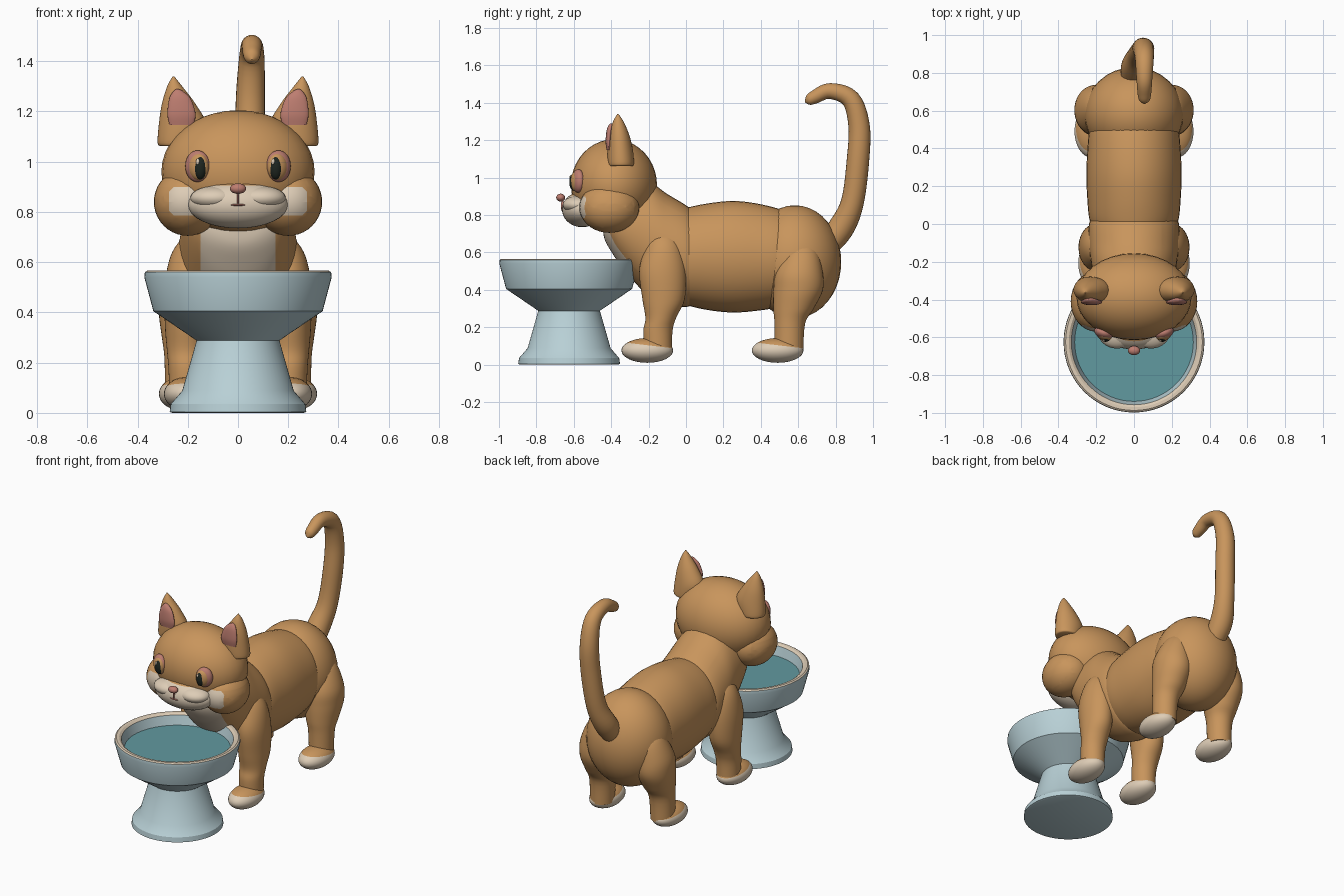
import bpy, bmesh, math
from mathutils import Vector, Matrix

if "Cube" in bpy.data.objects:
    bpy.data.objects.remove(bpy.data.objects["Cube"])


def material(name, rgb):
    m = bpy.data.materials.new(name)
    m.use_nodes = True
    m.diffuse_color = (*rgb, 1)
    bsdf = next(n for n in m.node_tree.nodes if n.type == 'BSDF_PRINCIPLED')
    bsdf.inputs["Base Color"].default_value = (*rgb, 1)
    return m


TAN = material("tan_fur", (.58, .30, .107))
CREAM = material("cream", (.73, .61, .47))
PINK = material("pink_skin", (.51, .205, .162))
DARK = material("dark_pupil", (.013, .019, .014))
BLUE = material("pale_blue_ceramic", (.48, .63, .67))
WATER = material("water", (.12, .32, .35))


def finish(name, bm, mats, cuts=(), rule=None):
    """Cut the mesh along planes, colour faces by rule and shade smooth."""
    for co, no in cuts:
        bmesh.ops.bisect_plane(bm, geom=bm.verts[:] + bm.edges[:] + bm.faces[:],
                               plane_co=co, plane_no=no)
    bmesh.ops.recalc_face_normals(bm, faces=bm.faces)
    if rule:
        for f in bm.faces:
            f.material_index = int(rule(f.calc_center_median()))
    me = bpy.data.meshes.new(name)
    bm.to_mesh(me)
    bm.free()
    for m in mats:
        me.materials.append(m)
    ob = bpy.data.objects.new(name, me)
    bpy.context.collection.objects.link(ob)
    bpy.ops.object.select_all(action='DESELECT')
    ob.select_set(True)
    bpy.context.view_layer.objects.active = ob
    bpy.ops.object.shade_smooth_by_angle(angle=math.radians(32))
    return ob


def ball(name, center, radii, mats, turn=0, **colour):
    bm = bmesh.new()
    bmesh.ops.create_uvsphere(bm, u_segments=32, v_segments=20, radius=1)
    bm.transform(Matrix.Translation(center) @ Matrix.Rotation(turn, 4, 'Z')
                 @ Matrix.Diagonal((*radii, 1)))
    return finish(name, bm, mats, **colour)


def refine(rows, steps=5):
    """Catmull-Rom interpolation of ring rows."""
    rows = [Vector(r) for r in rows]
    out = []
    for i in range(len(rows) - 1):
        a, b, c, d = rows[max(i - 1, 0)], rows[i], rows[i + 1], rows[min(i + 2, len(rows) - 1)]
        for s in range(steps):
            t = s / steps
            out.append(b + (c - a) * (t / 2) + (a * 2 - b * 5 + c * 4 - d) * (t * t / 2)
                       + (b * 3 - a - c * 3 + d) * (t ** 3 / 2))
    return out + [rows[-1]]


def skin(name, rings, mats, **colour):
    """Join equal rings of points into a closed tube."""
    bm = bmesh.new()
    loops = [[bm.verts.new(p) for p in ring] for ring in rings]
    n = len(loops[0])
    for a, b in zip(loops, loops[1:]):
        for i in range(n):
            j = (i + 1) % n
            bm.faces.new((a[i], a[j], b[j], b[i]))
    bm.faces.new(loops[0])
    bm.faces.new(loops[-1])
    return finish(name, bm, mats, **colour)


def loft(name, rows, mats, axis='z', smooth=True, n=40, **colour):
    """Rows: position on axis, two centre coordinates, two radii."""
    rings = []
    for t, c1, c2, r1, r2 in (refine(rows) if smooth else rows):
        ring = []
        for i in range(n):
            u = c1 + max(r1, .001) * math.cos(math.tau * i / n)
            v = c2 + max(r2, .001) * math.sin(math.tau * i / n)
            ring.append((u, v, t) if axis == 'z' else (u, t, v))
        rings.append(ring)
    return skin(name, rings, mats, **colour)


# Pedestal bowl and its water
BY = -.625
profile = [(.262, 0), (.272, .004), (.268, .035), (.222, .088), (.165, .288), (.337, .405),
           (.373, .54), (.371, .56), (.362, .566), (.345, .565), (.332, .555), (.305, .46)]
loft("bowl", [(z, 0, BY, r, r) for r, z in profile], [BLUE, CREAM], smooth=False, n=64,
     rule=lambda c: c.z > .556 and (c.xy - Vector((0, BY))).length > .2)
loft("water", [(.49, 0, BY, .31, .31), (.497, 0, BY, .314, .314)], [WATER], smooth=False, n=64)

# Trunk: belly, chest with a bib, and hips
loft("belly", [(-.06, 0, .58, .2, .24), (.02, 0, .578, .235, .265), (.13, 0, .577, .247, .287),
               (.25, 0, .577, .252, .298), (.37, 0, .575, .248, .288), (.5, 0, .57, .235, .262),
               (.56, 0, .57, .2, .23)], [TAN], axis='y')
loft("chest", [(-.445, 0, .74, .01, .01), (-.435, 0, .74, .1, .07), (-.40, 0, .755, .17, .15),
               (-.33, 0, .735, .205, .23), (-.2, 0, .67, .228, .305), (-.1, 0, .615, .24, .297),
               (0, 0, .58, .238, .272), (.05, 0, .57, .215, .24)], [TAN, CREAM], axis='y',
     cuts=[((s * .15, 0, 0), (1, 0, 0)) for s in (-1, 1)] + [((0, -.32, 0), (0, 1, 0))],
     rule=lambda c: abs(c.x) < .15 and c.y < -.32 and c.z < .78)
ball("hips", (0, .582, .55), (.262, .248, .302), [TAN])

# Head, muzzle, nose and mouth
ball("head", (0, -.385, .96), (.305, .23, .245), [TAN])
ball("muzzle", (0, -.555, .83), (.2, .108, .095), [CREAM, TAN],
     cuts=[((0, 0, .905), (0, 0, 1))], rule=lambda c: c.z > .905)
ball("nose", (0, -.67, .893), (.032, .024, .021), [PINK])
ball("lip_cleft", (0, -.659, .85), (.004, .01, .028), [PINK])
ball("mouth", (0, -.655, .828), (.032, .014, .005), [PINK])

for s, side in ((1, "left"), (-1, "right")):
    # Cheek with a pale patch
    ball(side + "_cheek", (s * .2, -.41, .84), (.135, .16, .135), [TAN, CREAM],
         cuts=[((s * .275, 0, 0), (1, 0, 0)), ((0, 0, .785), (0, 0, 1)), ((0, 0, .9), (0, 0, 1)),
               ((s * .255, 0, .785), (s, 0, -1)), ((s * .255, 0, .9), (s, 0, 1))],
         rule=lambda c: c.y < -.41 and abs(c.x) < .275 and .785 < c.z < .9
         and abs(c.x) - .255 < min(c.z - .785, .9 - c.z))
    # Muzzle puff
    ball(side + "_whisker_pad", (s * .09, -.575, .855), (.1, .084, .048), [CREAM])
    # Eye
    turn = s * .35
    ball(side + "_eye_rim", (s * .161, -.576, .982), (.051, .032, .063), [PINK], turn)
    ball(side + "_eyelid", (s * .157, -.587, .98), (.042, .03, .054), [TAN], turn)
    ball(side + "_pupil", (s * .15, -.598, .976), (.026, .026, .047), [DARK], turn)
    ball(side + "_eye_glint", (s * .15 - .01, -.617, 1.0), (.007, .006, .013), [CREAM])
    # Ear and its inner skin
    loft(side + "_ear", [(1.062, s * .237, -.348, .07, .06), (1.075, s * .235, -.348, .085, .069),
                         (1.15, s * .221, -.352, .094, .068), (1.23, s * .236, -.357, .067, .053),
                         (1.30, s * .252, -.362, .03, .028), (1.34, s * .257, -.364, .003, .003)], [TAN])
    loft(side + "_inner_ear", [(1.147, s * .225, -.412, .048, .012), (1.19, s * .225, -.414, .056, .016),
                               (1.25, s * .231, -.409, .043, .016), (1.28, s * .238, -.402, .02, .012),
                               (1.29, s * .241, -.4, .002, .003)], [PINK])
    # Legs
    loft(side + "_front_leg", [(.72, s * .15, -.12, .01, .01), (.69, s * .165, -.12, .06, .07),
                               (.62, s * .185, -.12, .085, .1), (.5, s * .2, -.125, .092, .125),
                               (.35, s * .203, -.12, .088, .113), (.25, s * .203, -.135, .08, .082),
                               (.18, s * .203, -.15, .074, .078), (.07, s * .203, -.15, .07, .075)], [TAN])
    loft(side + "_hind_leg", [(.66, s * .17, .62, .01, .01), (.62, s * .18, .62, .07, .08),
                              (.5, s * .2, .605, .108, .125), (.4, s * .203, .6, .112, .132),
                              (.3, s * .208, .575, .095, .108), (.22, s * .215, .555, .078, .082),
                              (.07, s * .218, .55, .072, .077)], [TAN])
    # Paws with cream soles and toes
    for part, px, py in (("front", .205, -.207), ("hind", .225, .49)):
        ball(f"{side}_{part}_paw", (s * px, py, .076), (.09, .138, .066), [TAN, CREAM],
             cuts=[((0, py, .104), (0, .12, 1))],
             rule=lambda c: c.z - .104 + .12 * (c.y - py) < 0)

# Tail: a hooked tube swept along a path
path = refine([(0, .72, .6, .06), (0, .825, .725, .07), (.025, .89, .87, .061), (.045, .92, 1.1, .06),
               (.05, .925, 1.28, .057), (.055, .88, 1.42, .05), (.055, .77, 1.463, .042),
               (.055, .69, 1.432, .036), (.055, .655, 1.413, .027), (.055, .636, 1.405, .003)])
rings = []
for i, p in enumerate(path):
    d = (path[min(i + 1, len(path) - 1)].xyz - path[max(i - 1, 0)].xyz).normalized()
    u = Vector((1, 0, 0))
    u = (u - d * u.dot(d)).normalized()
    v = d.cross(u)
    rings.append([p.xyz + (u * math.cos(a) + v * math.sin(a)) * p[3]
                  for a in (math.tau * k / 24 for k in range(24))])
skin("tail", rings, [TAN])
